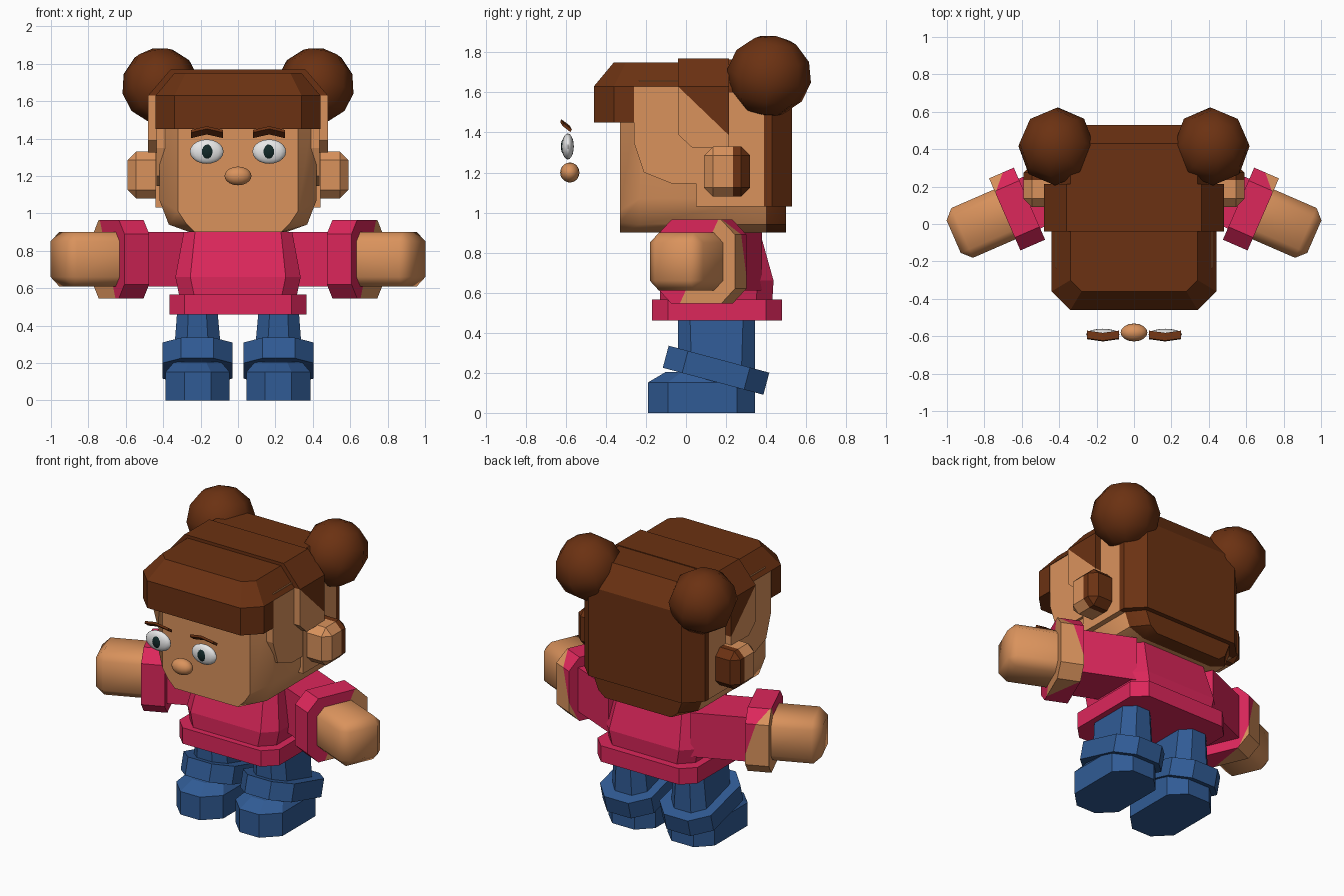
import bpy, bmesh, math
from mathutils import Vector, Matrix

if "Cube" in bpy.data.objects:
    bpy.data.objects.remove(bpy.data.objects["Cube"])


def material(name, rgb):
    m = bpy.data.materials.new(name)
    m.diffuse_color = (*rgb, 1)
    m.use_nodes = True
    m.node_tree.nodes["Principled BSDF"].inputs["Base Color"].default_value = m.diffuse_color
    return m


SKIN = material("skin", (0.70, 0.29, 0.108))
HAIR = material("brown_hair", (0.147, 0.031, 0.006))
PINK = material("pink_cloth", (0.72, 0.020, 0.105))
BLUE = material("blue_denim", (0.030, 0.105, 0.30))
WHITE = material("eye_white", (0.80, 0.80, 0.80))
DARK = material("dark_iris", (0.006, 0.022, 0.022))


def finish(name, bm, mats, rule=None, smooth=None, side=1):
    """Mirror if needed, colour faces by rule and turn the mesh into an object."""
    if rule:
        for f in bm.faces:
            f.material_index = rule(f.calc_center_median(), f.normal)
    for v in bm.verts:
        v.co.x *= side
    bmesh.ops.recalc_face_normals(bm, faces=bm.faces)
    me = bpy.data.meshes.new(name)
    bm.to_mesh(me)
    bm.free()
    ob = bpy.data.objects.new(name, me)
    bpy.context.collection.objects.link(ob)
    for m in mats:
        me.materials.append(m)
    if smooth:
        bpy.ops.object.select_all(action='DESELECT')
        ob.select_set(True)
        bpy.context.view_layer.objects.active = ob
        bpy.ops.object.shade_smooth_by_angle(angle=math.radians(smooth))
    return ob


def loft(rings, bm=None):
    """Join equal rings of points and cap both ends."""
    bm = bm or bmesh.new()
    rows = [[bm.verts.new(p) for p in r] for r in rings]
    n = len(rows[0])
    for a, b in zip(rows, rows[1:]):
        for i in range(n):
            bm.faces.new((a[i], a[(i + 1) % n], b[(i + 1) % n], b[i]))
    bm.faces.new(rows[0][::-1])
    bm.faces.new(rows[-1])
    bmesh.ops.recalc_face_normals(bm, faces=bm.faces)
    return bm


def oct_plan(x0, x1, y0, y1, z, front=0.08, back=0.08):
    """Rectangle in plan with cut corners."""
    f, b = front, back
    return [(x0 + f, y0, z), (x1 - f, y0, z), (x1, y0 + f, z), (x1, y1 - b, z),
            (x1 - b, y1, z), (x0 + b, y1, z), (x0, y1 - b, z), (x0, y0 + f, z)]


def box(x0, x1, y0, y1, z0, z1, bevel=0.0, segments=1, pick=None):
    bm = bmesh.new()
    bmesh.ops.create_cube(bm, size=1)
    for v in bm.verts:
        v.co = ((x0 + x1) / 2 + v.co.x * (x1 - x0), (y0 + y1) / 2 + v.co.y * (y1 - y0),
                (z0 + z1) / 2 + v.co.z * (z1 - z0))
    if bevel:
        edges = [e for e in bm.edges if not pick or pick((e.verts[0].co + e.verts[1].co) / 2)]
        bmesh.ops.bevel(bm, geom=edges, offset=bevel, segments=segments, profile=0.5,
                        affect='EDGES', clamp_overlap=True)
    bm.normal_update()
    return bm


def cut(bm, co, no):
    """Split faces along a plane so colours can meet there."""
    bmesh.ops.bisect_plane(bm, geom=bm.verts[:] + bm.edges[:] + bm.faces[:],
                           plane_co=co, plane_no=no)
    bm.normal_update()


def ball(center, radii, seg=16, rings=10, rot=None):
    bm = bmesh.new()
    bmesh.ops.create_uvsphere(bm, u_segments=seg, v_segments=rings, radius=1)
    if rot:
        bm.transform(rot)
    bm.transform(Matrix.Translation(center) @ Matrix.Diagonal((*radii, 1)))
    return bm


# Head: rounded jaw section run front to back, brown at the back
def head_ring(y, w, bottom):
    half = [(bottom, 0.90), (w - 0.05, 0.94), (w, 1.07), (w, 1.66)]
    return [(x, y, z) for x, z in half] + [(-x, y, z) for x, z in half[::-1]]


front = [(0.23, 0.90), (0.28, 0.95), (0.32, 1.01), (0.32, 1.66)]
front = [(x, -0.33, z) for x, z in front] + [(-x, -0.33, z) for x, z in front[::-1]]
finish("head", loft([front, head_ring(-0.23, 0.42, 0.26), head_ring(0.40, 0.42, 0.26),
                     head_ring(0.50, 0.34, 0.24)]), [SKIN, HAIR], lambda c, n: int(c.y > 0.42), 40)

# Fringe: front drop plus the cap above it
bm = loft([oct_plan(-0.44, 0.44, -0.46, -0.26, 1.45, 0.10, 0),
           oct_plan(-0.44, 0.44, -0.46, -0.26, 1.63, 0.10, 0)])
loft([oct_plan(-0.44, 0.44, -0.46, -0.04, 1.63, 0.10, 0),
      oct_plan(-0.34, 0.34, -0.36, -0.04, 1.75, 0.06, 0)], bm)
bmesh.ops.remove_doubles(bm, verts=bm.verts, dist=0.0005)
finish("fringe", bm, [HAIR], smooth=30)

# Hair band over the crown, skin below its slanted hairline
half = [(0.48, 1.325), (0.48, 1.63), (0.36, 1.77)]
section = half + [(-x, z) for x, z in half[::-1]]
rise = lambda z: max(z, 1.39)
bm = loft([[(x, -0.04, rise(z)) for x, z in section], [(x, 0.03, z) for x, z in section],
           [(x, 0.215, z) for x, z in section]])
hair_line, hair_dir = Vector((0, -0.04, 1.63)), Vector((0, 0.24, 0.25))
cut(bm, hair_line, hair_dir)
finish("crown_band", bm, [SKIN, HAIR], lambda c, n: int((c - hair_line).dot(hair_dir) > 0))

# Back of the hair, with skin behind the ears
bm = loft([oct_plan(-0.44, 0.44, 0.05, 0.53, 1.03, 0, 0.10),
           oct_plan(-0.44, 0.44, 0.05, 0.53, 1.62, 0, 0.10),
           oct_plan(-0.34, 0.34, 0.05, 0.43, 1.765, 0, 0.06)])
bmesh.ops.remove_doubles(bm, verts=bm.verts, dist=0.0005)
cut(bm, (0, 0.39, 0), (0, 1, 0))
cut(bm, (0, 0, 1.60), (0, 0, 1))
finish("back_hair", bm, [SKIN, HAIR], lambda c, n: int(c.y > 0.39 or c.z > 1.6), 30)

# Nose
finish("nose", ball((0, -0.58, 1.20), (0.072, 0.048, 0.05)), [SKIN], smooth=60)

# Shirt body and hem
finish("shirt", loft([oct_plan(-0.31, 0.31, -0.13, 0.43, 0.54, 0.08, 0.08),
                      oct_plan(-0.335, 0.335, -0.13, 0.437, 0.66, 0.08, 0.08),
                      oct_plan(-0.29, 0.29, -0.06, 0.37, 0.90, 0.06, 0.06)]), [PINK])
finish("shirt_hem", loft([oct_plan(-0.365, 0.365, -0.17, 0.48, z, 0.08, 0.08)
                          for z in (0.46, 0.565)]), [PINK])

# Arm frame: outward and slightly forward
ARM = Matrix.Translation((0.625, 0.08, 0.755)) @ Matrix.Rotation(math.radians(-23.5), 4, 'Z')

for s, tag in ((1, "left"), (-1, "right")):
    # Cheek panel
    outline = [(-0.26, 1.63), (-0.26, 1.35), (-0.21, 1.20), (-0.07, 1.145), (0.10, 1.145), (0.10, 1.63)]
    finish(tag + "_cheek", loft([[(x, y, z) for y, z in outline] for x in (0.38, 0.437)]), [SKIN], side=s)

    # Ear, brown on the rear
    bm = box(0.38, 0.59, 0.09, 0.32, 1.08, 1.33, 0.045)
    cut(bm, (0, 0.235, 0), (0, 1, 0))
    finish(tag + "_ear", bm, [SKIN, HAIR], lambda c, n: int(c.y > 0.235), side=s)

    # Hair bun
    tilt = Matrix.Rotation(math.radians(12), 4, 'Y') @ Matrix.Rotation(math.radians(-10), 4, 'X')
    finish(tag + "_bun", ball((0.415, 0.415, 1.683), (0.207, 0.212, 0.205), 8, 6, tilt),
           [HAIR], smooth=70, side=s)

    # Eye, iris and eyebrow, floating before the face
    finish(tag + "_eye", ball((0.167, -0.59, 1.33), (0.09, 0.030, 0.065)), [WHITE], smooth=60, side=s)
    finish(tag + "_iris", ball((0.165, -0.600, 1.33), (0.041, 0.025, 0.046)), [DARK], smooth=60, side=s)
    brow = [(0.08, -0.595, 1.420), (0.167, -0.607, 1.440), (0.25, -0.595, 1.420)]
    finish(tag + "_eyebrow", loft([[(x, y - 0.016, z + 0.026), (x, y - 0.021, z + 0.012),
                                    (x, y + 0.018, z - 0.018), (x, y + 0.025, z - 0.004)]
                                   for x, y, z in brow]), [HAIR], side=s)

    # Upper sleeve
    bm = box(-0.42, 0.0, -0.145, 0.145, -0.145, 0.145)
    bm.transform(ARM)
    finish(tag + "_sleeve", bm, [PINK], side=s)

    # Sleeve cuff with a slanted skin patch on the outer rear
    r, c = 0.21, 0.075
    ring = [(-r + c, -r), (r - c, -r), (r, -r + c), (r, r - c), (r - c, r), (-r + c, r), (-r, r - c), (-r, -r + c)]
    bm = loft([[(u, v, w) for v, w in ring] for u in (-0.072, 0.072)])
    slant = Vector((1.6, 1.0, -0.5))
    cut(bm, slant * (0.13 / slant.length_squared), slant)
    for f in bm.faces:
        f.material_index = int(f.calc_center_median().dot(slant) > 0.13)
    bm.transform(ARM)
    finish(tag + "_cuff", bm, [PINK, SKIN], side=s)

    # Hand
    bm = box(0.0, 0.37, -0.145, 0.145, -0.145, 0.145, 0.05, 1, lambda m: m.x > 0.1)
    bm.transform(ARM)
    finish(tag + "_hand", bm, [SKIN], smooth=50, side=s)

    # Trouser leg
    finish(tag + "_leg", loft([oct_plan(0.08, 0.35, -0.04, 0.345, 0.15, 0.07, 0.07),
                               oct_plan(0.11, 0.325, -0.04, 0.345, 0.48, 0.06, 0.06)]), [BLUE], side=s)

    # Tilted trouser cuff
    bm = loft([oct_plan(-0.187, 0.187, -0.26, 0.26, z, 0.10, 0.10) for z in (-0.057, 0.057)])
    bm.transform(Matrix.Translation((0.217, 0.15, 0.213)) @ Matrix.Rotation(math.radians(-15), 4, 'X'))
    finish(tag + "_trouser_cuff", bm, [BLUE], side=s)

    # Foot
    finish(tag + "_foot", loft([oct_plan(0.045, 0.387, -0.19, 0.345, 0, 0.10, 0.09),
                                oct_plan(0.045, 0.387, -0.19, 0.345, 0.152, 0.10, 0.09),
                                oct_plan(0.09, 0.342, -0.10, 0.345, 0.205, 0.08, 0.09)]), [BLUE], side=s)
